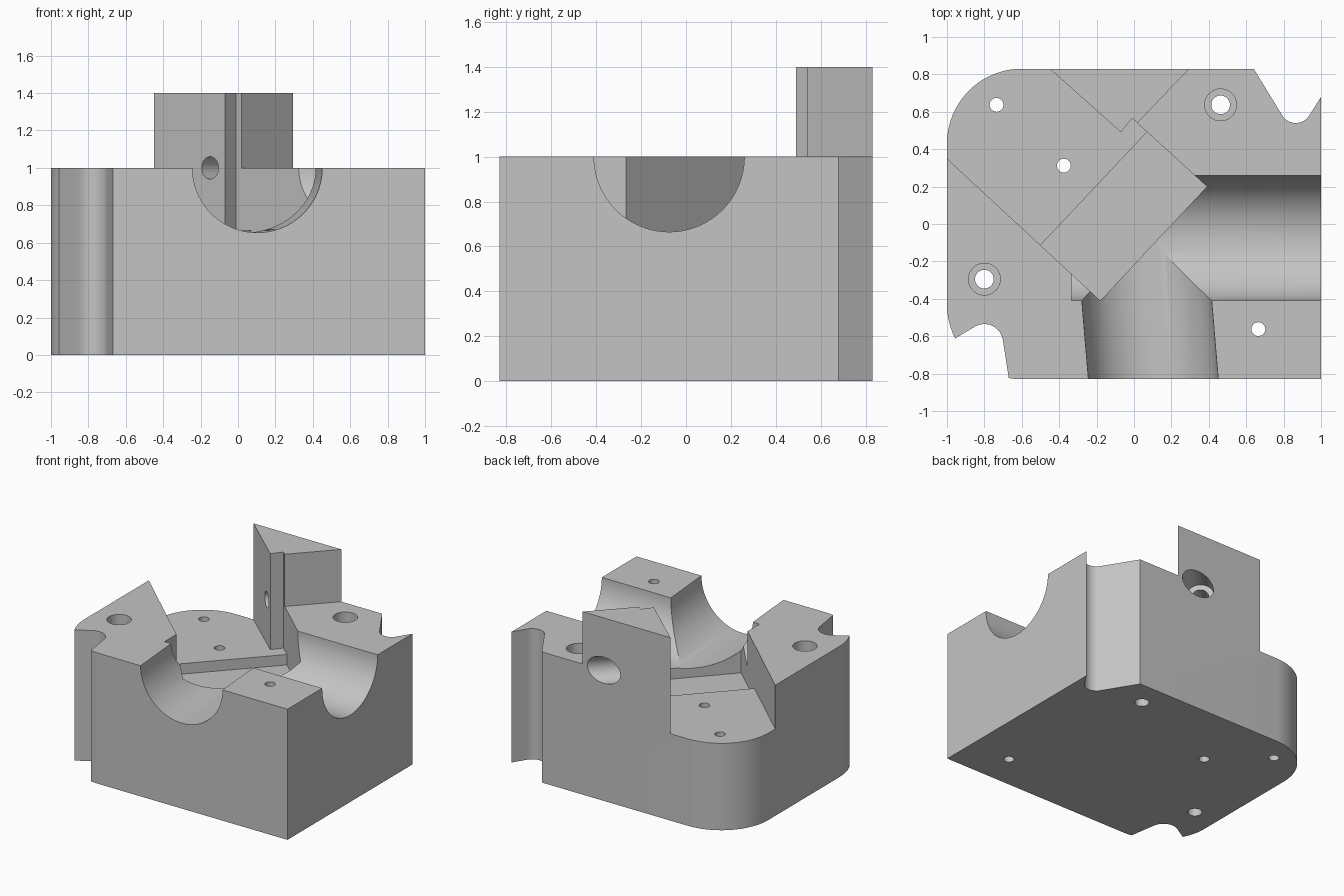
import bpy, bmesh
from math import radians, cos, sin, pi
from mathutils import Vector

if "Cube" in bpy.data.objects:
    bpy.data.objects.remove(bpy.data.objects["Cube"], do_unlink=True)

grey = bpy.data.materials.new("plain grey")
grey.use_nodes = True
grey.diffuse_color = (0.55, 0.55, 0.55, 1)
grey.node_tree.nodes["Principled BSDF"].inputs["Base Color"].default_value = (0.55, 0.55, 0.55, 1)


def finish(name, bm):
    bmesh.ops.recalc_face_normals(bm, faces=bm.faces)
    mesh = bpy.data.meshes.new(name)
    bm.to_mesh(mesh)
    bm.free()
    mesh.materials.append(grey)
    obj = bpy.data.objects.new(name, mesh)
    bpy.context.collection.objects.link(obj)
    return obj


def prism(name, outline, z0, z1):
    """Extrude a plan outline between two heights."""
    bm = bmesh.new()
    face = bm.faces.new([bm.verts.new((p[0], p[1], z0)) for p in outline])
    top = bmesh.ops.extrude_face_region(bm, geom=[face])["geom"]
    verts = [v for v in top if isinstance(v, bmesh.types.BMVert)]
    bmesh.ops.translate(bm, verts=verts, vec=(0, 0, z1 - z0))
    return finish(name, bm)


def rod(name, start, end, radius, sides=48):
    """Cylinder running between two points."""
    a, b = Vector(start), Vector(end)
    bm = bmesh.new()
    bmesh.ops.create_cone(bm, cap_ends=True, segments=sides, radius1=radius,
                          radius2=radius, depth=(b - a).length)
    turn = (b - a).to_track_quat('Z', 'Y').to_matrix().to_4x4()
    bmesh.ops.transform(bm, matrix=turn, verts=bm.verts)
    bmesh.ops.translate(bm, verts=bm.verts, vec=(a + b) / 2)
    return finish(name, bm)


def arc(cx, cy, r, start, end, steps=14):
    angles = [radians(start + (end - start) * i / steps) for i in range(steps + 1)]
    return [(cx + r * cos(t), cy + r * sin(t)) for t in angles]


def cut(target, cutter):
    mod = target.modifiers.new("cut", 'BOOLEAN')
    mod.operation = 'DIFFERENCE'
    mod.solver = 'EXACT'
    mod.object = cutter
    bpy.context.view_layer.update()
    deps = bpy.context.evaluated_depsgraph_get()
    mesh = bpy.data.meshes.new_from_object(target.evaluated_get(deps))
    target.modifiers.clear()
    target.data = mesh
    bpy.data.objects.remove(cutter, do_unlink=True)


# Block outline with rounded corners and two clamp notches
outline = [(1, -0.83), (1, 0.68)]
outline += arc(0.865, 0.625, 0.085, -30, -148)
outline += [(0.64, 0.83)]
outline += arc(-0.6, 0.43, 0.4, 90, 180, 20)
outline += arc(-0.6, -0.43, 0.4, 180, 207, 6)
outline += arc(-0.8, -0.635, 0.1, 120, 12)
outline += arc(-0.6, -0.43, 0.4, 260, 270, 3)
block = prism("mould_block", outline, 0, 1.4)

# Lower everything except the tower at the back
cut(block, prism("top_cutter", [
    (-1.2, -1), (1.2, -1), (1.2, 1), (0.457, 1), (-0.01, 0.51), (0, 0.44),
    (-0.2, 0.44), (-0.7, 0.9), (-0.8, 1), (-1.2, 1)], 1, 1.7))

# Diagonal slot with its deeper pocket
front, right = Vector((-0.18, -0.41)), Vector((0.39, 0.2))
back, side = Vector((-0.01, 0.565)), Vector((-1, 0.35))
cut(block, prism("slot_cutter", [
    front, right, back, (-0.07, 0.49), (-0.45, 0.83), (-1.05, 1.367),
    front.lerp(side, 1.25)], 0.665, 1.8))
cut(block, prism("pocket_cutter", [
    front, right, right.lerp(back, 0.8), front.lerp(side, 0.39)], 0.585, 1.8))

# Half-round channels to the right and to the front
cut(block, rod("right_channel", (-0.335, -0.075, 1), (1.2, -0.075, 1), 0.335, 96))
cut(block, rod("front_channel", (0.12, -1.03, 1), (0.034, 0, 1), 0.346, 96))

# Dowel holes, then counterbored bolt holes
for x, y in [(-0.735, 0.637), (-0.375, 0.312), (0.665, -0.562)]:
    cut(block, rod("dowel_hole", (x, y, -0.2), (x, y, 1.6), 0.037, 32))
for x, y in [(0.463, 0.637), (-0.8, -0.295)]:
    cut(block, rod("bolt_hole", (x, y, -0.2), (x, y, 1.6), 0.05, 32))
    cut(block, rod("bolt_counterbore", (x, y, 0.4), (x, y, 1.6), 0.085))

# Counterbored cross hole through the tower
inner, outer = Vector((-0.15, 0.56, 1)), Vector((0.115, 0.83, 1))
cut(block, rod("cross_hole", inner.lerp(outer, -0.3), inner.lerp(outer, 1.6), 0.06))
cut(block, rod("cross_counterbore", inner.lerp(outer, 0.5), inner.lerp(outer, 1.6), 0.1))

# Smooth the round surfaces, keep the edges crisp
bpy.ops.object.select_all(action='DESELECT')
block.select_set(True)
bpy.context.view_layer.objects.active = block
bpy.ops.object.shade_smooth_by_angle(angle=radians(25))
